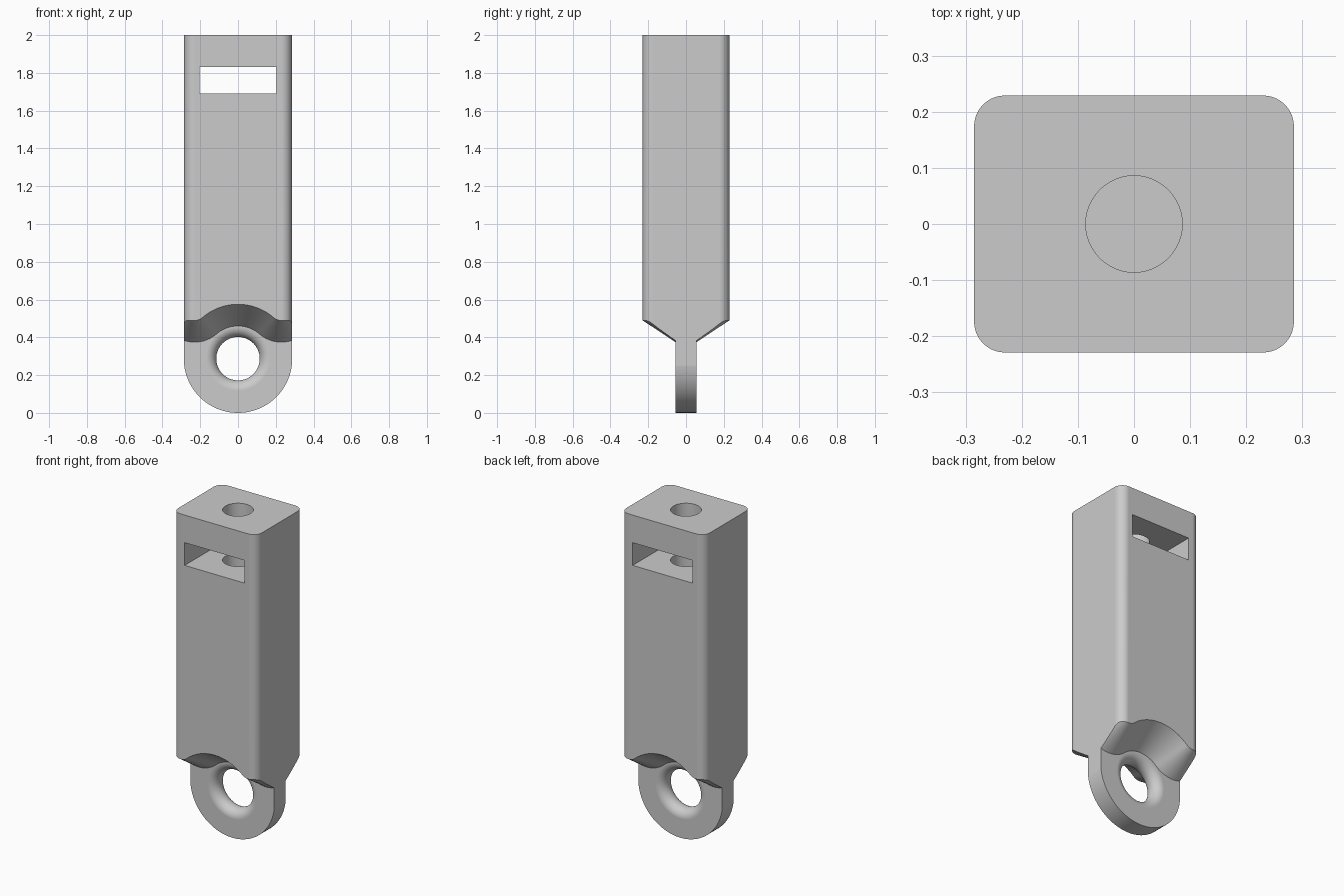
import bpy, bmesh
from math import sin, cos, pi, atan2, hypot, sqrt, radians

cube = bpy.data.objects.get("Cube")
if cube:
    bpy.data.objects.remove(cube, do_unlink=True)

HALF_W, HALF_D, TOP = 0.285, 0.229, 2.0
EYE_Z, EYE_R = 0.287, 0.115      # lug eye
LUG_Y = 0.055                    # half thickness of the lug

grey = bpy.data.materials.new("light_grey")
grey.use_nodes = True
grey.diffuse_color = (0.6, 0.6, 0.6, 1)
grey.node_tree.nodes["Principled BSDF"].inputs["Base Color"].default_value = (0.6, 0.6, 0.6, 1)


def loft(name, rings):
    """Closed solid through a list of equally long point rings."""
    bm = bmesh.new()
    loops = [[bm.verts.new(p) for p in ring] for ring in rings]
    n = len(loops[0])
    for a, b in zip(loops, loops[1:]):
        for i in range(n):
            j = (i + 1) % n
            bm.faces.new((a[i], a[j], b[j], b[i]))
    bm.faces.new(loops[0])
    bm.faces.new(loops[-1])
    bmesh.ops.recalc_face_normals(bm, faces=bm.faces)
    mesh = bpy.data.meshes.new(name)
    bm.to_mesh(mesh)
    bm.free()
    mesh.materials.append(grey)
    obj = bpy.data.objects.new(name, mesh)
    bpy.context.collection.objects.link(obj)
    return obj


def arc(cx, cz, r, start, end, steps):
    return [(cx + r * cos(start + (end - start) * i / steps),
             cz + r * sin(start + (end - start) * i / steps)) for i in range(steps + 1)]


def along_y(points, y):
    return [(x, y, z) for x, z in points]


def along_z(points, z):
    return [(x, y, z) for x, y in points]


# Rounded rectangular body
r = 0.055
corners = ((1, 1), (-1, 1), (-1, -1), (1, -1))
section = []
for k, (sx, sy) in enumerate(corners):
    section += arc(sx * (HALF_W - r), sy * (HALF_D - r), r, k * pi / 2, (k + 1) * pi / 2, 10)
body = loft("link_body", [along_z(section, 0), along_z(section, TOP)])

# Round lower end of the lug
lower = [(-0.5, -0.2), (-0.5, EYE_Z)] + arc(0, EYE_Z, EYE_Z, pi, 2 * pi, 64)
lower += [(0.5, EYE_Z), (0.5, -0.2)]
cutters = [loft("round_end_cutter", [along_y(lower, -0.4), along_y(lower, 0.4)])]

# Flared shoulder on each side: arch over the eye blending into two fillets
FX, FZ = 0.23, 0.553
span = hypot(FX, FZ - EYE_Z)
tilt = atan2(FZ - EYE_Z, FX)


def shoulder(y):
    big = 0.173 + (y - LUG_Y) * 0.66
    small = span - big
    out = -pi / 2 + radians(75)
    pts = arc(-FX, FZ, small, pi - out, 2 * pi - tilt, 24)
    pts += arc(0, EYE_Z, big, pi - tilt, tilt, 36)[1:-1]
    pts += arc(FX, FZ, small, pi + tilt, 2 * pi + out, 24)
    return [(-0.5, -0.1), (-0.5, pts[0][1])] + pts + [(0.5, pts[-1][1]), (0.5, -0.1)]


for side, label in ((-1, "front"), (1, "back")):
    cutters.append(loft(label + "_shoulder_cutter",
                        [along_y(shoulder(y), side * y) for y in (LUG_Y, 0.25)]))

# Eye with a fully rounded rim
profile = [(-0.09, EYE_R + LUG_Y)]
for i in range(17):
    y = -LUG_Y * cos(pi * i / 16)
    profile.append((y, EYE_R + LUG_Y - sqrt(max(0, LUG_Y ** 2 - y * y))))
profile.append((0.09, EYE_R + LUG_Y))
cutters.append(loft("eye_cutter", [along_y(arc(0, EYE_Z, rad, 0, 2 * pi, 64)[:-1], y)
                                   for y, rad in profile]))

# Through slot and bolt hole from the top
slot = [(-0.203, 1.69), (0.203, 1.69), (0.203, 1.83), (-0.203, 1.83)]
cutters.append(loft("slot_cutter", [along_y(slot, -0.4), along_y(slot, 0.4)]))
bolt = arc(0, 0, 0.086, 0, 2 * pi, 48)[:-1]
cutters.append(loft("bolt_hole_cutter", [along_z(bolt, 1.15), along_z(bolt, 2.1)]))

# Apply every cut, then discard the cutters
for cutter in cutters:
    cutter.hide_render = True
    mod = body.modifiers.new(cutter.name, "BOOLEAN")
    mod.operation, mod.solver, mod.object = "DIFFERENCE", "EXACT", cutter
bpy.context.view_layer.update()
cut = bpy.data.meshes.new_from_object(body.evaluated_get(bpy.context.evaluated_depsgraph_get()))
body.modifiers.clear()
body.data = cut
for cutter in cutters:
    bpy.data.objects.remove(cutter, do_unlink=True)

# Smooth curved areas, keep crisp edges and flat faces
for obj in bpy.context.selected_objects:
    obj.select_set(False)
body.select_set(True)
bpy.context.view_layer.objects.active = body
bpy.ops.object.shade_smooth_by_angle(angle=radians(30))
normals = body.modifiers.new("flat_face_normals", "WEIGHTED_NORMAL")
normals.keep_sharp = True
